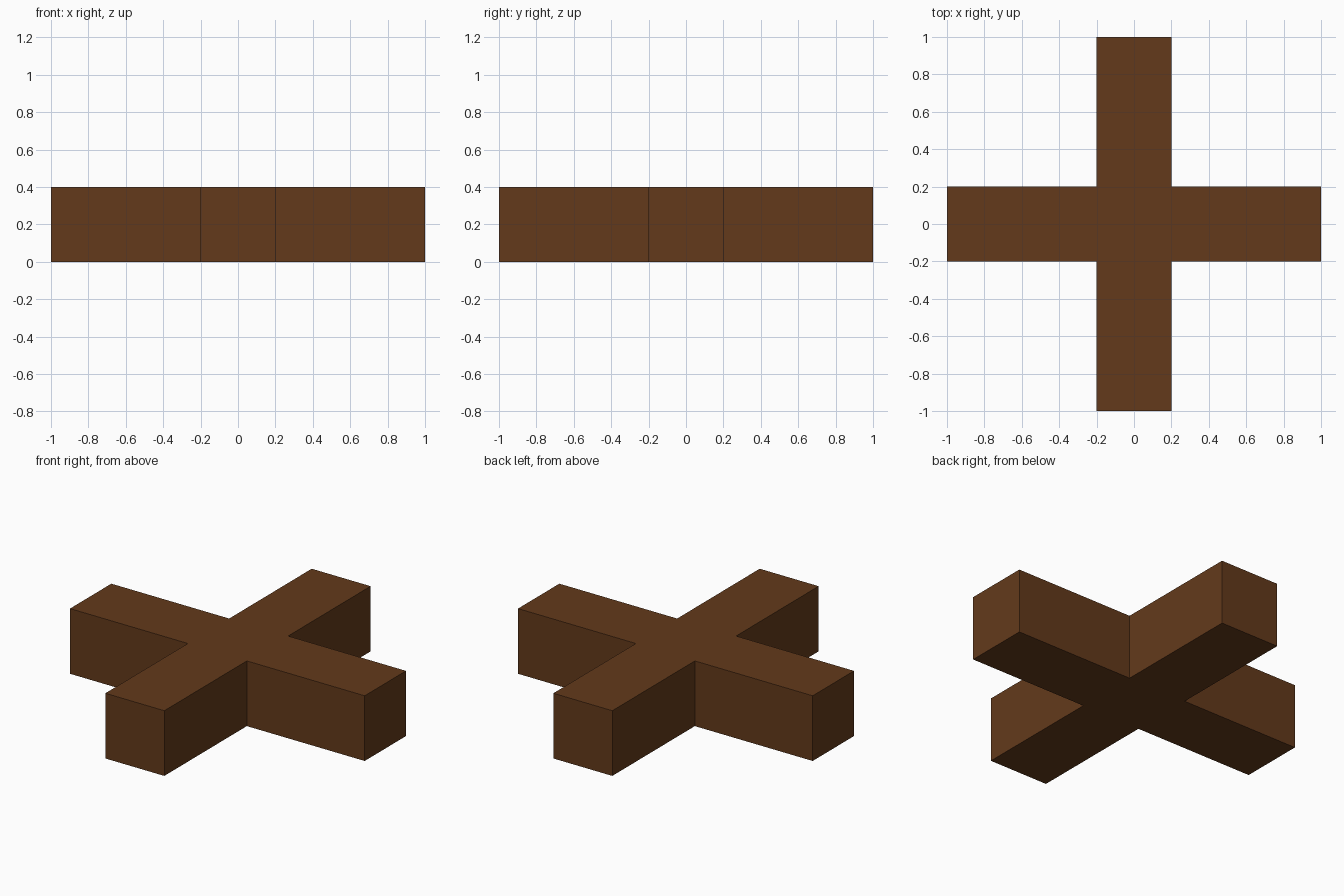
import bpy, bmesh
from mathutils import Matrix, Vector
from math import pi

if "Cube" in bpy.data.objects:
    bpy.data.objects.remove(bpy.data.objects["Cube"])

ARM, HALF, HEIGHT = 1.0, 0.2, 0.4

wood = bpy.data.materials.new("brown_wood")
wood.diffuse_color = (0.125, 0.042, 0.011, 1.0)
wood.use_nodes = True
wood.node_tree.nodes["Principled BSDF"].inputs["Base Color"].default_value = wood.diffuse_color

# Cross outline: one arm's corner points repeated by quarter turns
arm = [Vector((HALF, -HALF, 0)), Vector((ARM, -HALF, 0)), Vector((ARM, HALF, 0))]
bm = bmesh.new()
outline = [bm.verts.new(Matrix.Rotation(i * pi / 2, 3, 'Z') @ p)
           for i in range(4) for p in arm]
base = bm.faces.new(outline)

# Extrude the outline into a solid, flat-sided block
top = bmesh.ops.extrude_face_region(bm, geom=[base], use_keep_orig=True)
bmesh.ops.translate(bm, vec=(0, 0, HEIGHT),
                    verts=[v for v in top["geom"] if isinstance(v, bmesh.types.BMVert)])
bmesh.ops.recalc_face_normals(bm, faces=bm.faces)

mesh = bpy.data.meshes.new("cross_beam")
bm.to_mesh(mesh)
bm.free()
mesh.materials.append(wood)
bpy.context.collection.objects.link(bpy.data.objects.new("cross_beam", mesh))
